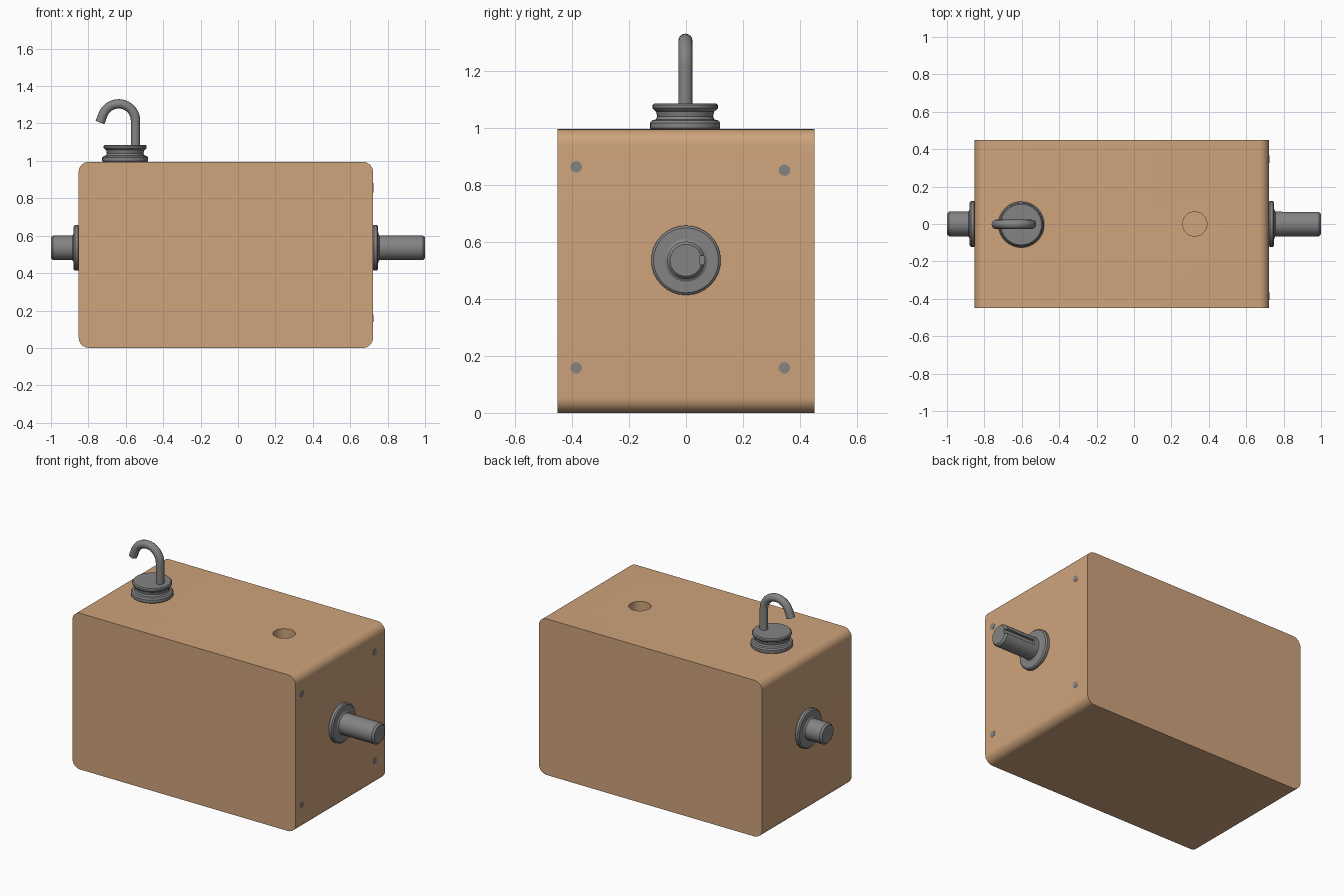
import bpy, bmesh, math
from mathutils import Vector

if "Cube" in bpy.data.objects:
    bpy.data.objects.remove(bpy.data.objects["Cube"])


def material(name, col):
    m = bpy.data.materials.new(name)
    m.diffuse_color = (*col, 1)
    m.use_nodes = True
    m.node_tree.nodes["Principled BSDF"].inputs["Base Color"].default_value = m.diffuse_color
    return m


TAN = material("tan_casing", (0.62, 0.37, 0.20))
GREY = material("grey_metal", (0.23, 0.23, 0.235))


def finish(name, bm, mat):
    bmesh.ops.recalc_face_normals(bm, faces=bm.faces[:])
    me = bpy.data.meshes.new(name)
    bm.to_mesh(me)
    bm.free()
    ob = bpy.data.objects.new(name, me)
    bpy.context.collection.objects.link(ob)
    me.materials.append(mat)
    return ob


def smooth(ob):
    bpy.ops.object.select_all(action='DESELECT')
    bpy.context.view_layer.objects.active = ob
    ob.select_set(True)
    bpy.ops.object.shade_smooth_by_angle(angle=math.radians(30))


def lathe(name, profile, origin, axis, mat, n=32):
    """Spin (radius, height) points around an axis, closing both ends."""
    bm = bmesh.new()
    q = Vector((0, 0, 1)).rotation_difference(Vector(axis))
    rings = []
    for r, h in profile:
        rings.append([bm.verts.new(Vector(origin) + q @ Vector(
            (r * math.cos(2 * math.pi * i / n), r * math.sin(2 * math.pi * i / n), h)))
            for i in range(n)])
    for a, b in zip(rings, rings[1:]):
        for i in range(n):
            bm.faces.new((a[i], a[(i + 1) % n], b[(i + 1) % n], b[i]))
    bm.faces.new(rings[0])
    bm.faces.new(rings[-1])
    return finish(name, bm, mat)


def cut(ob, cutter):
    cutter.hide_render = True
    cutter.hide_set(True)
    mod = ob.modifiers.new("cut", 'BOOLEAN')
    mod.operation = 'DIFFERENCE'
    mod.solver = 'EXACT'
    mod.object = cutter
    bpy.context.view_layer.objects.active = ob
    bpy.ops.object.modifier_apply(modifier=mod.name)
    bpy.data.objects.remove(cutter)


# casing: rounded rectangle in x/z, extruded along y
X0, X1, Z0, Z1, R, D = -0.852, 0.722, 0.0, 0.995, 0.055, 0.45
bm = bmesh.new()
ring = []
for cx, cz, start in ((X1 - R, Z1 - R, 0), (X0 + R, Z1 - R, 90),
                      (X0 + R, Z0 + R, 180), (X1 - R, Z0 + R, 270)):
    for i in range(9):
        a = math.radians(start + 90 * i / 8)
        ring.append(bm.verts.new((cx + R * math.cos(a), -D, cz + R * math.sin(a))))
face = bm.faces.new(ring)
ext = bmesh.ops.extrude_face_region(bm, geom=[face])
bmesh.ops.translate(bm, vec=(0, 2 * D, 0),
                    verts=[v for v in ext["geom"] if isinstance(v, bmesh.types.BMVert)])
casing = finish("casing", bm, TAN)

# filler hole in the top
cut(casing, lathe("hole_cutter", [(0.065, 0), (0.065, 0.2)], (0.325, 0, Z1 - 0.06), (0, 0, 1), TAN))
smooth(casing)

# shafts with flanges
SZ = 0.535
for side, x, length in (("right", X1, 0.278), ("left", X0, 0.148)):
    s = 1 if side == "right" else -1
    shaft = lathe(side + "_shaft", [
        (0.112, -0.005), (0.122, 0.004), (0.122, 0.020), (0.114, 0.027), (0.075, 0.028),
        (0.066, 0.034), (0.066, length - 0.012), (0.056, length)],
        (x, 0, SZ), (s, 0, 0), GREY)
    if side == "right":
        # keyway slot along the output shaft
        kb = bmesh.new()
        bmesh.ops.create_cube(kb, size=1)
        for v in kb.verts:
            v.co = Vector((v.co.x * 0.3 + 0.94, v.co.y * 0.05 + 0.073, v.co.z * 0.03 + SZ))
        cut(shaft, finish("keyway_cutter", kb, GREY))
    smooth(shaft)

# screws on the right end
for i, (y, z) in enumerate(((-0.385, 0.863), (-0.385, 0.158), (0.345, 0.851), (0.345, 0.158))):
    smooth(lathe(f"screw_{i + 1}", [(0.020, -0.005), (0.020, 0.002)], (X1, y, z), (1, 0, 0), GREY, 16))

# grooved hook base
smooth(lathe("hook_base", [
    (0.115, -0.005), (0.123, 0.004), (0.123, 0.022), (0.116, 0.031), (0.103, 0.034),
    (0.098, 0.045), (0.102, 0.062), (0.111, 0.069), (0.115, 0.074), (0.115, 0.084),
    (0.109, 0.090)], (-0.603, -0.003, Z1), (0, 0, 1), GREY))

# hook: rod swept along a stem and an arc
path = [(-0.548, 1.07), (-0.548, 1.14)]
for i in range(17):
    a = math.radians(160 * i / 16)
    path.append((-0.638 + 0.09 * math.cos(a), 1.215 + 0.09 * math.sin(a)))
path.append((-0.738, 1.205))
bm = bmesh.new()
rings, N = [], 16
for i, p in enumerate(path):
    a, b = path[max(i - 1, 0)], path[min(i + 1, len(path) - 1)]
    t = Vector((b[0] - a[0], 0, b[1] - a[1])).normalized()
    side = t.cross(Vector((0, 1, 0)))
    rings.append([bm.verts.new(Vector((p[0], -0.002, p[1]))
                  + 0.025 * (math.cos(2 * math.pi * k / N) * side
                             + math.sin(2 * math.pi * k / N) * Vector((0, 1, 0))))
                  for k in range(N)])
for a, b in zip(rings, rings[1:]):
    for k in range(N):
        bm.faces.new((a[k], a[(k + 1) % N], b[(k + 1) % N], b[k]))
bm.faces.new(rings[0])
bm.faces.new(rings[-1])
smooth(finish("hook", bm, GREY))
